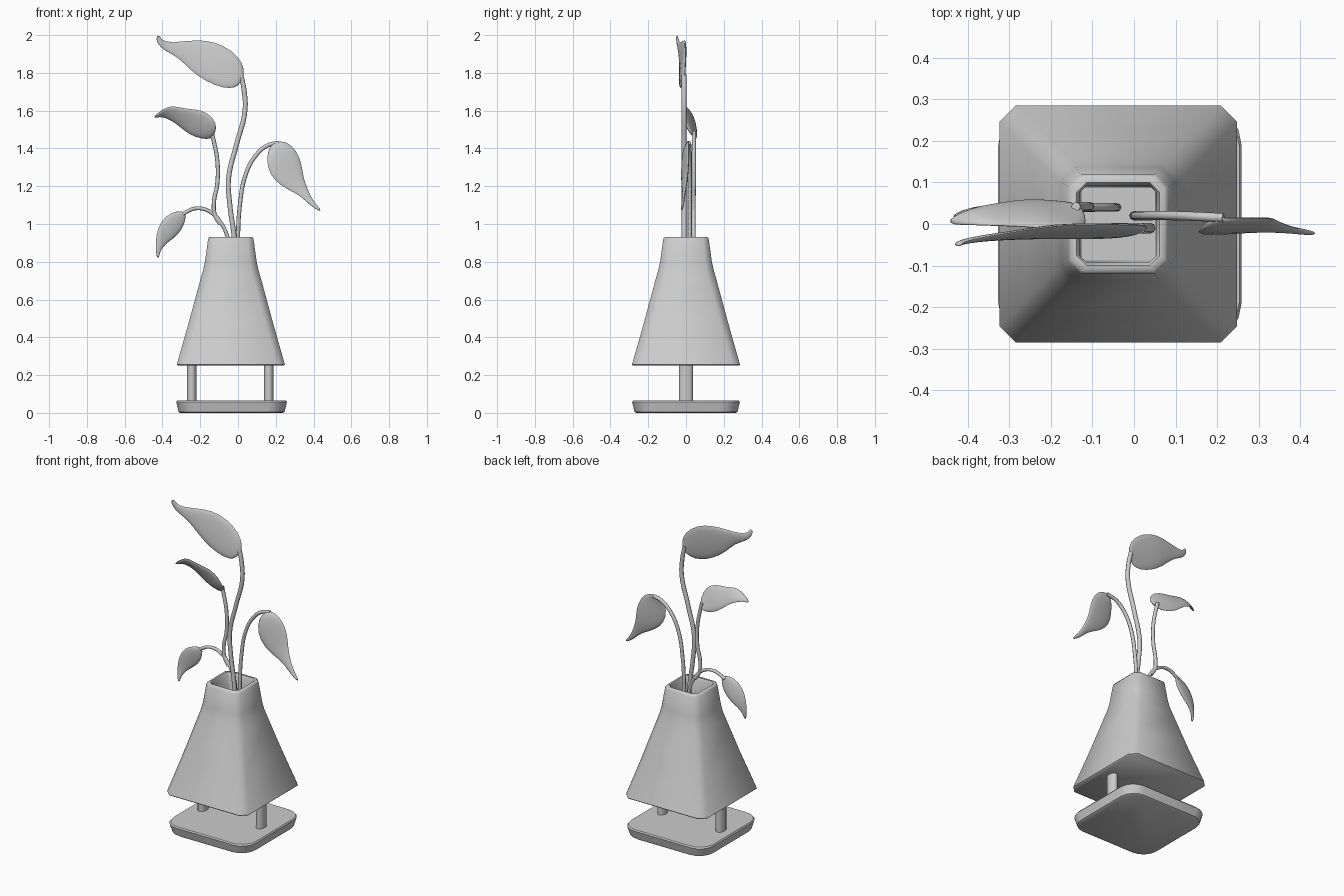
import bpy, bmesh
from math import sin, cos, pi
from mathutils import Vector


def finish(name, rings, smooth=40, subsurf=0):
    """Loft closed rings of points into a capped mesh."""
    bm = bmesh.new()
    loops = [[bm.verts.new(p) for p in ring] for ring in rings]
    n = len(loops[0])
    for a, b in zip(loops, loops[1:]):
        for i in range(n):
            j = (i + 1) % n
            bm.faces.new((a[i], a[j], b[j], b[i]))
    bm.faces.new(loops[0][::-1])
    bm.faces.new(loops[-1])
    bmesh.ops.recalc_face_normals(bm, faces=bm.faces)
    mesh = bpy.data.meshes.new(name)
    bm.to_mesh(mesh)
    bm.free()
    ob = bpy.data.objects.new(name, mesh)
    bpy.context.collection.objects.link(ob)
    if subsurf:
        ob.modifiers.new("Subdivision", 'SUBSURF').levels = subsurf
        ob.modifiers["Subdivision"].render_levels = subsurf
    bpy.ops.object.select_all(action='DESELECT')
    ob.select_set(True)
    bpy.context.view_layer.objects.active = ob
    bpy.ops.object.shade_smooth_by_angle(angle=smooth * pi / 180)
    return ob


def rounded_rect(cx, hx, hy, r, z, seg):
    pts = []
    for k, (sx, sy) in enumerate(((1, 1), (-1, 1), (-1, -1), (1, -1))):
        for i in range(seg + 1):
            a = pi / 2 * (k + i / seg)
            pts.append((cx + sx * (hx - r) + r * cos(a), sy * (hy - r) + r * sin(a), z))
    return pts


def ellipse(cx, rx, ry, z, n=16):
    return [(cx + rx * cos(2 * pi * i / n), ry * sin(2 * pi * i / n), z) for i in range(n)]


# Hollow-necked tapered vase: (half width, corner size, z), outside then inside
CX = -0.038
profile = [(0.280, 0.038, 0.250), (0.286, 0.040, 0.256), (0.225, 0.042, 0.47),
           (0.160, 0.042, 0.71), (0.147, 0.040, 0.755), (0.137, 0.036, 0.80),
           (0.120, 0.030, 0.922), (0.113, 0.028, 0.932), (0.100, 0.024, 0.932),
           (0.092, 0.016, 0.920), (0.088, 0.006, 0.80)]
finish("vase_body", [rounded_rect(CX, h, h, r, z, 1) for h, r, z in profile], 50)

# Foot plate
plate = [(0.272, 0.0), (0.281, 0.006), (0.293, 0.058), (0.288, 0.066)]
finish("foot_plate", [rounded_rect(-0.034, h, h - 0.008, 0.095, z, 4) for h, z in plate], 35)

# Oval posts between plate and vase
for side, x in (("left", -0.245), ("right", 0.163)):
    finish(f"post_{side}", [ellipse(x, 0.026, 0.038, z) for z in (0.06, 0.258)])


# Stems
def stem(name, pts, r=0.013):
    cu = bpy.data.curves.new(name, 'CURVE')
    cu.dimensions = '3D'
    cu.bevel_depth = r
    cu.bevel_resolution = 2
    cu.resolution_u = 6
    cu.use_fill_caps = True
    sp = cu.splines.new('BEZIER')
    sp.bezier_points.add(len(pts) - 1)
    for bp, p in zip(sp.bezier_points, pts):
        bp.co = p
        bp.handle_left_type = bp.handle_right_type = 'AUTO'
    bpy.context.collection.objects.link(bpy.data.objects.new(name, cu))


stem("stem_tall", [(-0.012, -0.01, 0.79), (-0.02, -0.01, 0.93), (-0.043, -0.01, 1.10),
                   (-0.05, -0.01, 1.24), (-0.008, -0.01, 1.42), (0.037, -0.01, 1.60),
                   (0.032, -0.01, 1.71), (0.015, -0.01, 1.79)])
stem("stem_right", [(0.0, 0.02, 0.79), (0.0, 0.02, 0.93), (0.01, 0.02, 1.10), (0.04, 0.02, 1.26),
                    (0.092, 0.02, 1.36), (0.155, 0.018, 1.415), (0.215, 0.015, 1.43)], 0.011)
stem("stem_low_left", [(-0.04, 0.04, 0.79), (-0.055, 0.04, 0.93), (-0.087, 0.04, 1.0),
                       (-0.14, 0.04, 1.06), (-0.22, 0.04, 1.083), (-0.30, 0.035, 1.05)], 0.010)
stem("stem_mid_left", [(-0.095, 0.04, 1.00), (-0.123, 0.04, 1.05), (-0.127, 0.04, 1.12),
                       (-0.11, 0.042, 1.21), (-0.11, 0.042, 1.34), (-0.14, 0.042, 1.49)], 0.011)


# Leaves: stations (edge A x, z, edge B x, z); y values for root, edges A and B, tip
def leaf(name, stations, y_root, ya, yb, y_tip, thick=0.013):
    rings = []
    last = len(stations) - 1
    wmax = max(Vector((s[0] - s[2], s[1] - s[3])).length for s in stations)
    for k, (ax, az, bx, bz) in enumerate(stations):
        f = k / last
        w = Vector((ax - bx, az - bz)).length / wmax
        mid = y_root * (1 - f) + y_tip * f
        spread = min(1, 1.3 * w)
        a = Vector((ax, mid + (ya - mid) * spread, az))
        b = Vector((bx, mid + (yb - mid) * spread, bz))
        tangent = Vector(stations[min(k + 1, last)]) - Vector(stations[max(k - 1, 0)])
        along = Vector((tangent[0] + tangent[2], 0, tangent[1] + tangent[3]))
        normal = (a - b).cross(along).normalized()
        t = 0.006 + (thick - 0.006) * w
        rings.append([(a + b) / 2 + (a - b) / 2 * cos(q) + normal * t * sin(q)
                      for q in (pi * i / 4 for i in range(8))])
    finish(name, rings, 80, 1)


leaf("leaf_top", [(0.03, 1.765, 0.01, 1.75), (0.036, 1.83, -0.01, 1.715),
                  (0.01, 1.893, -0.08, 1.708), (-0.07, 1.958, -0.175, 1.744),
                  (-0.175, 1.985, -0.255, 1.803), (-0.28, 1.972, -0.32, 1.882),
                  (-0.36, 1.962, -0.393, 1.915), (-0.405, 1.975, -0.43, 1.955),
                  (-0.412, 2.0, -0.436, 1.995)], -0.01, 0.0, -0.035, -0.055)
leaf("leaf_mid_left", [(-0.125, 1.475, -0.14, 1.455), (-0.108, 1.515, -0.165, 1.444),
                       (-0.125, 1.57, -0.23, 1.453), (-0.187, 1.613, -0.28, 1.48),
                       (-0.28, 1.612, -0.33, 1.528), (-0.345, 1.633, -0.37, 1.552),
                       (-0.39, 1.615, -0.415, 1.568), (-0.44, 1.572, -0.45, 1.558)],
     0.045, -0.015, 0.062, 0.0)
leaf("leaf_low_left", [(-0.29, 1.065, -0.278, 1.055), (-0.325, 1.073, -0.274, 1.025),
                       (-0.392, 1.048, -0.289, 0.967), (-0.43, 0.98, -0.337, 0.92),
                       (-0.438, 0.92, -0.386, 0.89), (-0.437, 0.865, -0.412, 0.855),
                       (-0.43, 0.82, -0.418, 0.818)], 0.038, 0.015, 0.045, 0.01)
leaf("leaf_right", [(0.185, 1.425, 0.20, 1.435), (0.148, 1.385, 0.26, 1.443),
                    (0.145, 1.29, 0.315, 1.40), (0.188, 1.22, 0.345, 1.327),
                    (0.26, 1.178, 0.35, 1.247), (0.325, 1.152, 0.37, 1.184),
                    (0.377, 1.099, 0.40, 1.12), (0.435, 1.064, 0.444, 1.072)],
     0.015, -0.025, 0.015, -0.025)
